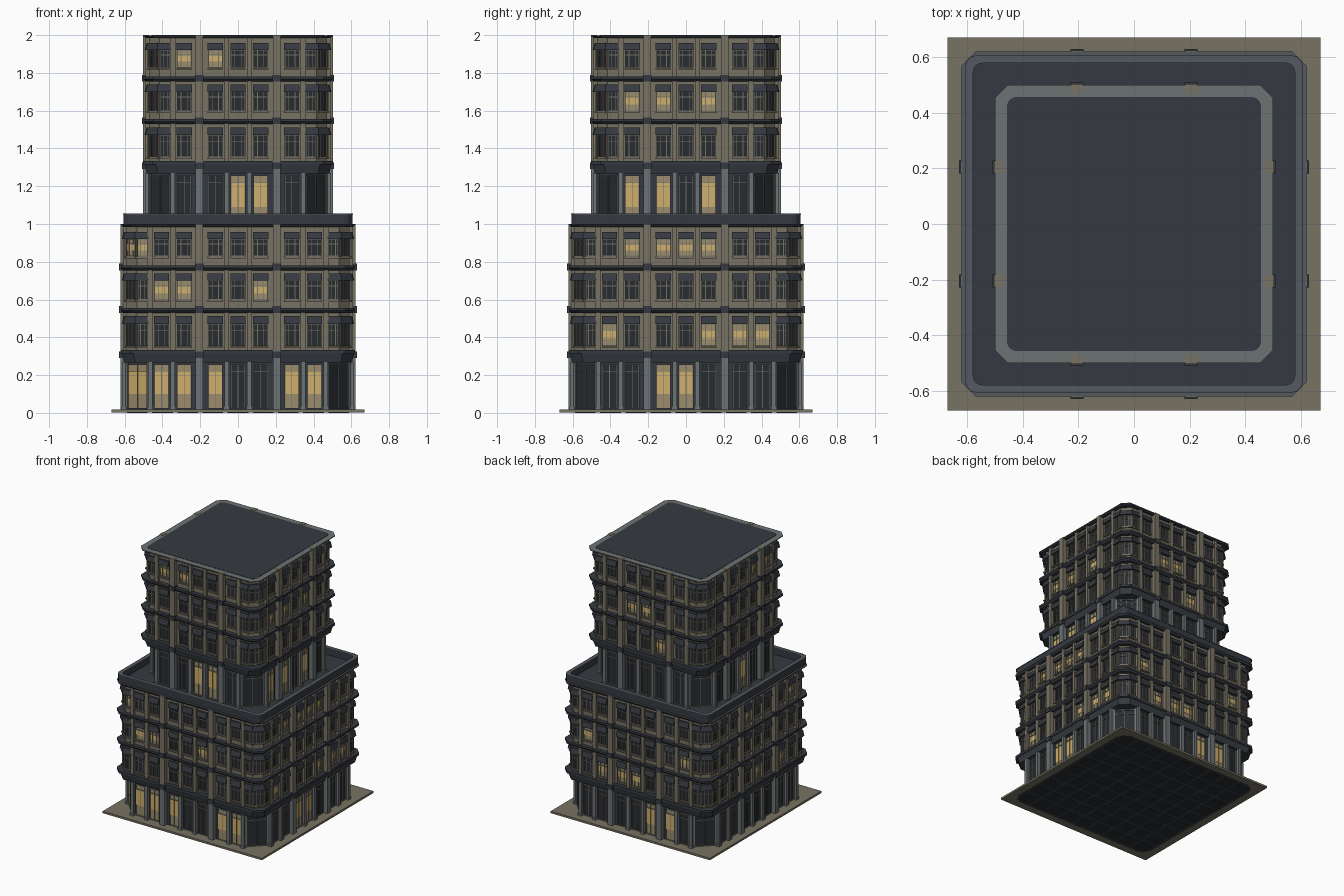
import bpy, bmesh, math, random
from mathutils import Matrix, Vector

if "Cube" in bpy.data.objects:
    bpy.data.objects.remove(bpy.data.objects["Cube"])

random.seed(4)
COL = {
    "stone": (0.19, 0.168, 0.125), "slate": (0.036, 0.042, 0.052),
    "grey_metal": (0.150, 0.168, 0.174), "blue_grey": (0.085, 0.10, 0.115),
    "dark_glass": (0.022, 0.025, 0.030), "lit_glass": (0.62, 0.43, 0.15),
    "dim_lit_glass": (0.33, 0.27, 0.15), "frame": (0.17, 0.165, 0.14),
}
MATS = {}
for n, c in COL.items():
    MATS[n] = bpy.data.materials.new(n)
    MATS[n].diffuse_color = (*c, 1)
PARTS = {}


def part(name, mat):
    return PARTS.setdefault(name, (bmesh.new(), mat))[0]


def box(bm, ang, u0, u1, d0, d1, z0, z1, slope=0):
    """Box on a facade: u along the face, d outward, slope pulls the top edge in."""
    rot = Matrix.Rotation(math.radians(ang), 3, 'Z')
    v = []
    for z, s in ((z0, 0), (z1, slope)):
        for u, d in ((u0, d1 - s), (u1, d1 - s), (u1, d0), (u0, d0)):
            v.append(bm.verts.new(rot @ Vector((u, -d, z))))
    for f in ((3, 2, 1, 0), (4, 5, 6, 7), (0, 1, 5, 4), (1, 2, 6, 5), (2, 3, 7, 6), (3, 0, 4, 7)):
        bm.faces.new([v[i] for i in f])


def outline(bm, r, c, z, seg):
    """Square outline with chamfered (seg 1) or rounded corners."""
    pts = []
    for k in range(4):
        rot = Matrix.Rotation(math.radians(90 * k), 3, 'Z')
        for i in range(seg + 1):
            a = math.pi / 2 * i / seg
            pts.append(bm.verts.new(rot @ Vector((r - c + c * math.cos(a), r - c + c * math.sin(a), z))))
    return pts


def bridge(bm, a, b):
    n = len(a)
    for i in range(n):
        bm.faces.new((a[i], a[(i + 1) % n], b[(i + 1) % n], b[i]))


def prism(bm, r, c, z0, z1, r2=None, seg=1):
    a = outline(bm, r, c, z0, seg)
    b = outline(bm, r2 or r, c, z1, seg)
    bridge(bm, a, b)
    bm.faces.new(a[::-1])
    bm.faces.new(b)


def ring(bm, r, c, ri, ci, z0, z1, seg):
    loops = [outline(bm, rr, cc, z, seg) for rr, cc, z in
             ((r, c, z0), (r, c, z1), (ri, ci, z1), (ri, ci, z0))]
    for i in range(4):
        bridge(bm, loops[i], loops[(i + 1) % 4])


def window(pre, ang, u, d, z0, z1, w, lit, ground):
    """Glass pane with lit bands, surrounding frame and glazing bars."""
    h = w / 2
    zs = (z0 + (z1 - z0) * 0.33, z0 + (z1 - z0) * (0.85 if ground else 0.72))
    if lit:
        dim = part(pre + "dim_lit_panes", "dim_lit_glass")
        box(dim, ang, u - h, u + h, d, d + .003, z0, z1)
        box(part(pre + "lit_panes", "lit_glass"), ang, u - h, u + h, d, d + .005, *zs)
    else:
        box(part(pre + "dark_panes", "dark_glass"), ang, u - h, u + h, d, d + .003, z0, z1)
    fr, t = part(pre + "window_frames", "frame"), .0022
    for x in (u - h, u + h):
        box(fr, ang, x - t, x + t, d, d + .01, z0, z1)
    bars = (u - h * .45, u + h * .45) if not ground else (u,)
    for x in bars:
        box(fr, ang, x - t * .7, x + t * .7, d, d + .008, z0, z1)
    for z in (z0, zs[1], z1):
        box(fr, ang, u - h, u + h, d, d + .009, z - t, z + t)


# floors above street level: bottom, top, window bottom, window top, hood top
FLOORS = [(.33, .55, .355, .47, .512), (.55, .775, .60, .70, .738), (.775, 1.0, .83, .92, .958)]
# lit windows: (block, side, floor) -> positions along the face
LIT = {
    (0, 0, 0): (-.405, -.285, -.12, .285, .405), (0, 0, 2): (-.405, -.285, .12),
    (1, 0, 0): (0, .12), (1, 0, 3): (-.285, -.12),
    (0, 1, 0): (-.12, 0), (0, 1, 1): (-.405, .12, .285, .405), (0, 1, 3): (-.285, -.12, 0, .12),
    (1, 1, 0): (-.285, -.12, .12), (1, 1, 2): (-.285, -.12, .12),
    (0, 2, 0): (.12, .285), (0, 2, 1): (-.285, -.12, 0), (0, 2, 2): (-.405, .405),
    (1, 2, 1): (.12,), (1, 2, 2): (-.12, 0), (0, 3, 1): (0, .285), (0, 3, 3): (-.12, .405),
    (1, 3, 0): (0,), (1, 3, 3): (.12, .285),
}
LIT_CORNERS = {(0, 3, 0), (0, 3, 3)}


def block(pre, b, R, zb, bays, piers):
    d = R - .03
    gz = zb + (.015 if b == 0 else 0)
    dg = (2 * d - .125) / math.sqrt(2)      # chamfer distance, street level
    du = (2 * d - .055) / math.sqrt(2)      # chamfer distance, upper floors
    hoods = part(pre + "window_hoods", "slate")
    bands = part(pre + "floor_bands", "slate")
    caps = part(pre + "pilaster_caps", "slate")
    stone = part(pre + "stone_piers", "stone")
    metal = part(pre + "street_columns", "grey_metal")
    sills = part(pre + "sills", "stone")
    # cores
    prism(part(pre + "street_core", "slate"), d, .125, gz, zb + .28)
    prism(part(pre + "stone_core", "stone"), d, .055, zb + .32, zb + .99)
    # sloped lintel and floor bands
    prism(bands, R - .016, .06, zb + .268, zb + .315, R - .006)
    prism(bands, R, .05, zb + .315, zb + .333)
    for z in (.55, .775):
        prism(bands, R - .012, .05, zb + z - .02, zb + z - .008, R)
        prism(bands, R, .05, zb + z - .008, zb + z + .006)
    prism(bands, R - .01, .05, zb + .985, zb + .997, R)
    for k in range(4):
        a = 90 * k
        # columns, piers and broad pilasters
        for s in (-1, 1):
            for p in piers:
                u = s * p
                box(metal, a, u - .012, u + .012, d, R - .008, gz, zb + .27)
                box(metal, a, u - .016, u + .016, d, R - .004, gz, gz + .02)
                box(stone, a, u - .013, u + .013, d, R - .01, zb + .33, zb + .985)
            u = s * .205
            box(metal, a, u - .021, u + .021, d, R + .003, gz, zb + .33)
            box(stone, a, u - .021, u + .021, d, R + .003, zb + .33, zb + 1.0)
            for z in (.31, .55, .775):
                box(caps, a, u - .023, u + .023, d, R + .009, zb + z - .02, zb + z + .015)
        # straight bays
        for u in bays:
            window(pre, a, u, d, gz + .01, zb + .255, .074, u in LIT.get((b, k, 0), ()), True)
            for i, (f0, f1, w0, w1, h1) in enumerate(FLOORS, 1):
                window(pre, a, u, d, zb + w0, zb + w1, .074, u in LIT.get((b, k, i), ()), False)
                box(hoods, a, u - .041, u + .041, d, R - .005, zb + w1, zb + h1, .01)
                box(sills, a, u - .041, u + .041, d, R - .014, zb + w0 - .012, zb + w0 - .003)
        # chamfered corner shopfront
        c = a + 45
        window(pre, c, 0, dg, gz + .01, zb + .255, .145, (b, k, 0) in LIT_CORNERS, True)
        for s in (-.081, .081):
            box(metal, c, s - .007, s + .007, dg, dg + .012, gz, zb + .27)
        # three-sided corner bays on the upper floors
        for i, (f0, f1, w0, w1, h1) in enumerate(FLOORS, 1):
            lit = (b, k, i) in LIT_CORNERS
            window(pre, c, 0, du, zb + w0, zb + w1, .062, lit, False)
            window(pre, a, R - .115, d, zb + w0, zb + w1, .05, lit, False)
            window(pre, a + 90, .115 - R, d, zb + w0, zb + w1, .05, lit, False)
    # hood wrapping the corner bays: a chamfered strip on each facet
    w = .046
    for k in range(4):
        for f0, f1, w0, w1, h1 in FLOORS:
            z0, z1 = zb + w1, zb + h1
            box(hoods, 90 * k + 45, -w, w, du - .01, du + .022, z0, z1, .01)
            box(sills, 90 * k + 45, -.042, .042, du, du + .012, zb + w0 - .012, zb + w0 - .003)
            for s in (-1, 1):
                u0, u1 = sorted((s * (R - .145), s * (R - .075)))
                box(hoods, 90 * k, u0, u1, d, R - .006, z0, z1, .01)
                box(sills, 90 * k, u0, u1, d, R - .016, zb + w0 - .012, zb + w0 - .003)


block("lower_", 0, .62, 0.0, (-.405, -.285, -.12, 0, .12, .285, .405), (.06, .345, .465))
block("upper_", 1, .50, 1.0, (-.285, -.12, 0, .12, .285), (.06, .345))

# pavement slab with dark coffers underneath
box(part("pavement_slab", "stone"), 0, -.67, .67, -.67, .67, .003, .018)
und = part("underside_coffers", "dark_glass")
n, half = 9, .60
step = 2 * half / n
for i in range(n):
    for j in range(n):
        x, y = -half + i * step, -half + j * step
        box(und, 0, x + .012, x + step - .012, y + .012, y + step - .012, 0, .004)
ug = part("underside_panel", "slate")
prism(ug, .61, .06, .001, .006)

# terrace, cornice top and parapet
prism(part("terrace_floor", "slate"), .60, .05, .99, 1.004)
ring(part("lower_cornice_top", "blue_grey"), .62, .05, .59, .04, .997, 1.001, 1)
ring(part("parapet", "slate"), .606, .045, .58, .03, .998, 1.051, 3)
ring(part("parapet_cap", "blue_grey"), .608, .045, .578, .03, 1.051, 1.056, 3)

# main roof
prism(part("roof_rim", "grey_metal"), .50, .047, 1.992, 1.998)
prism(part("roof_deck", "slate"), .457, .035, 1.99, 2.0, seg=5)

for name, (bm, mat) in PARTS.items():
    bmesh.ops.recalc_face_normals(bm, faces=bm.faces)
    me = bpy.data.meshes.new(name)
    bm.to_mesh(me)
    bm.free()
    me.materials.append(MATS[mat])
    bpy.context.collection.objects.link(bpy.data.objects.new(name, me))

for m in bpy.data.materials:
    if m.users and not m.is_grease_pencil:
        m.use_nodes = True
        m.node_tree.nodes["Principled BSDF"].inputs["Base Color"].default_value = m.diffuse_color
